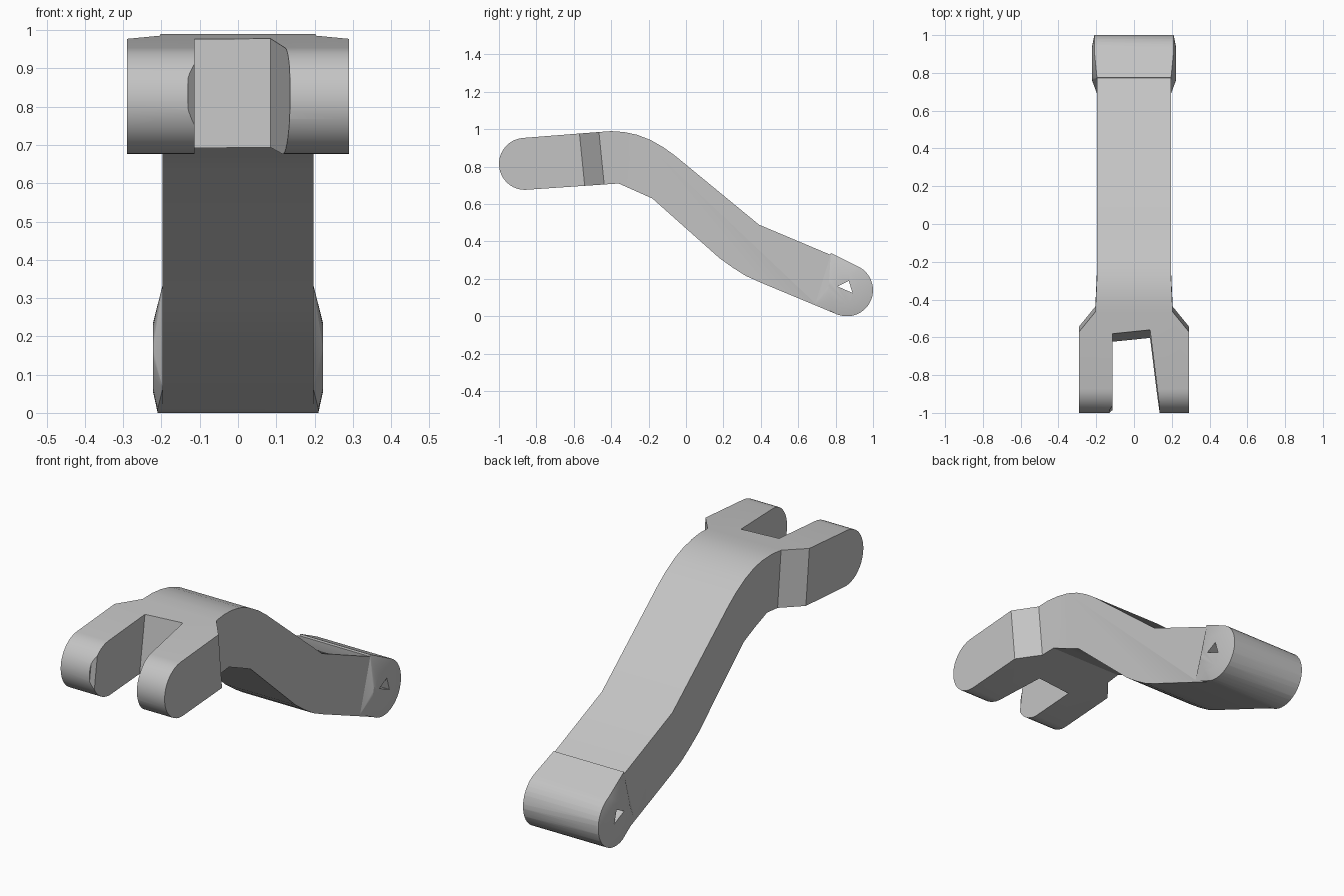
import bpy, bmesh
from math import sin, cos, radians
from mathutils import Vector

old = bpy.data.objects.get("Cube")
if old:
    bpy.data.objects.remove(old, do_unlink=True)

grey = bpy.data.materials.new("plain grey")
grey.use_nodes = True
grey.diffuse_color = (0.55, 0.55, 0.55, 1)
grey.node_tree.nodes["Principled BSDF"].inputs["Base Color"].default_value = (0.55, 0.55, 0.55, 1)


def finish(name, bm):
    bmesh.ops.recalc_face_normals(bm, faces=bm.faces)
    mesh = bpy.data.meshes.new(name)
    bm.to_mesh(mesh)
    bm.free()
    mesh.materials.append(grey)
    ob = bpy.data.objects.new(name, mesh)
    bpy.context.collection.objects.link(ob)
    return ob


def prism(name, low, high):
    """Solid between two matching loops of 3D points."""
    bm = bmesh.new()
    a = [bm.verts.new(p) for p in low]
    b = [bm.verts.new(p) for p in high]
    bm.faces.new(a)
    bm.faces.new(b)
    for i in range(len(a)):
        j = (i + 1) % len(a)
        bm.faces.new((a[i], a[j], b[j], b[i]))
    return finish(name, bm)


def side_prism(name, pts, half):
    return prism(name, [(-half, y, z) for y, z in pts], [(half, y, z) for y, z in pts])


def plan_prism(name, pts, lean):
    """Plan outline raised through the whole height; lean moves y per unit z."""
    return prism(name, *[[(x, y + lean * (z - 0.98), z) for x, y in pts] for z in (-0.1, 1.2)])


def arc(cy, cz, r, start, end, n=20):
    steps = [radians(start + (end - start) * i / n) for i in range(n + 1)]
    return [(cy + r * cos(t), cz + r * sin(t)) for t in steps]


def boolean(ob, other, operation):
    mod = ob.modifiers.new(operation, "BOOLEAN")
    mod.operation = operation
    mod.solver = "EXACT"
    mod.object = other
    bpy.context.view_layer.objects.active = ob
    bpy.ops.object.modifier_apply(modifier=mod.name)
    bpy.data.objects.remove(other, do_unlink=True)


# Bent side profile with rounded ends
profile = arc(-0.861, 0.815, 0.139, 270, 95)
profile += [(-0.47, 0.985), (-0.4, 0.99), (-0.33, 0.985), (-0.26, 0.97), (-0.19, 0.943),
            (-0.12, 0.903), (-0.06, 0.86), (0.39, 0.49)]
profile += arc(0.86, 0.14, 0.14, 68, -112)
profile += [(0.4, 0.18), (0.32, 0.216), (0.25, 0.26), (0.18, 0.31), (-0.18, 0.63), (-0.36, 0.71)]
arm = side_prism("linkage_arm", profile, 0.35)

# Plan outline: narrow shaft flaring into the wide fork
half_plan = [(0.29, -1.1), (0.29, -0.57), (0.205, -0.465), (0.197, -0.3), (0.197, 1.1)]
plan = half_plan + [(-x, y) for x, y in reversed(half_plan)]
boolean(arm, plan_prism("plan_cutter", plan, -0.1), "INTERSECT")

# Tapered fork slot
slot = [(-0.135, -1.1), (-0.13, -0.97), (-0.113, -0.95), (-0.113, -0.58),
        (0.085, -0.56), (0.135, -0.96), (0.14, -1.1)]
boolean(arm, plan_prism("slot_cutter", slot, 0.15), "DIFFERENCE")

# Swollen hub at the rear end
bm = bmesh.new()
for s in (-1, 1):
    rings = [(0.21, arc(0.86, 0.14, 0.14, 68, -112)), (0.222, arc(0.85, 0.145, 0.09, 0, 345, 23)),
             (0.196, [(0.69, 0.066), (0.775, 0.338)])]
    for x, pts in rings:
        for y, z in pts:
            bm.verts.new(Vector((s * x, y, z)))
hull = bmesh.ops.convex_hull(bm, input=bm.verts)
loose = [v for v in set(hull["geom_interior"] + hull["geom_unused"]) if isinstance(v, bmesh.types.BMVert)]
bmesh.ops.delete(bm, geom=loose, context="VERTS")
boolean(arm, finish("hub", bm), "UNION")

# Small three-sided hole through the hub
boolean(arm, side_prism("hole_cutter", [(0.81, 0.16), (0.87, 0.19), (0.89, 0.125)], 0.4), "DIFFERENCE")

bpy.ops.object.select_all(action="DESELECT")
arm.select_set(True)
bpy.context.view_layer.objects.active = arm
bpy.ops.object.shade_smooth_by_angle(angle=radians(20))
